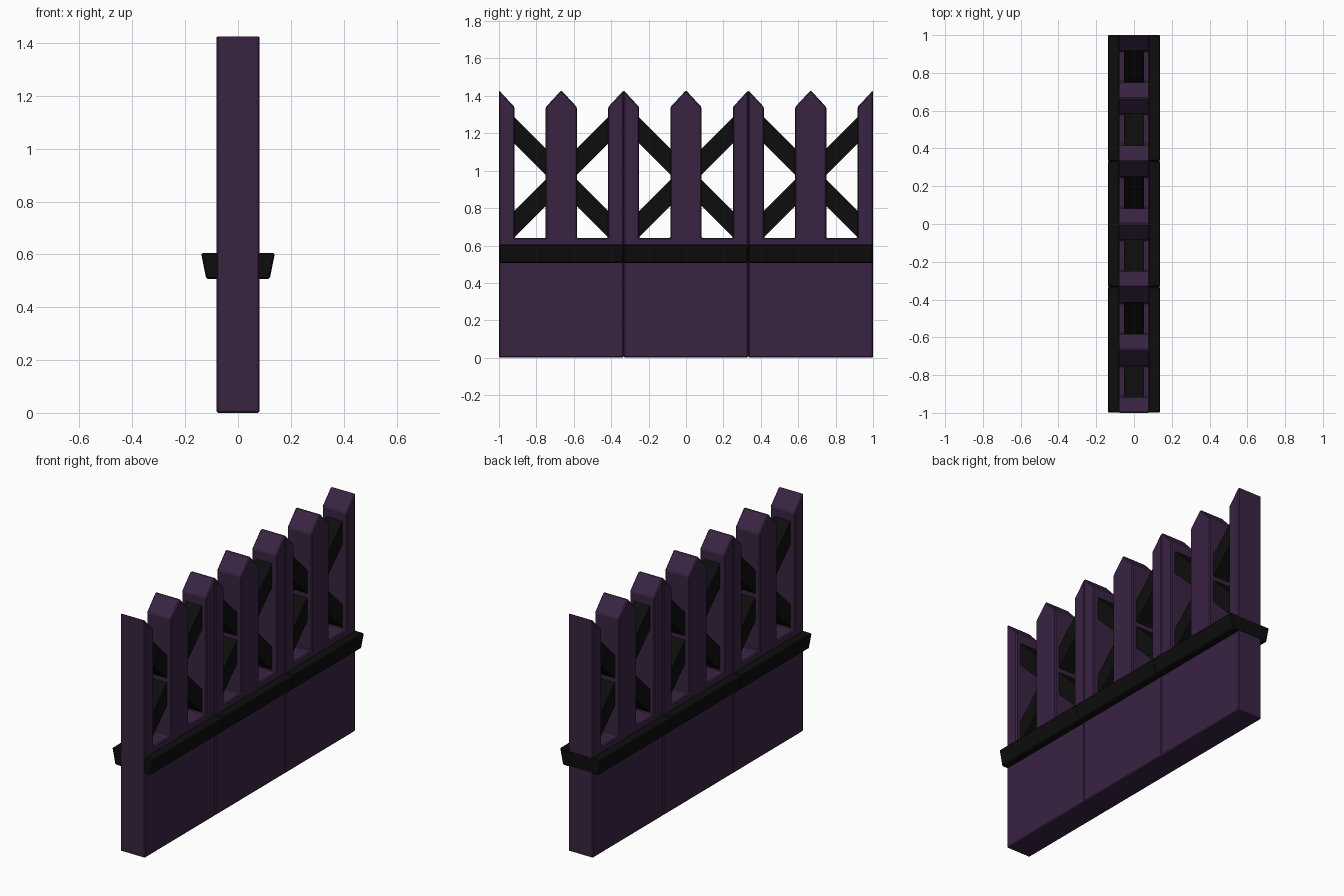
import bpy
import bmesh
from mathutils import Vector

cube = bpy.data.objects.get("Cube")
if cube:
    bpy.data.objects.remove(cube, do_unlink=True)


def make_material(name, rgb):
    mat = bpy.data.materials.new(name)
    mat.use_nodes = True
    color = (*rgb, 1)
    mat.diffuse_color = color
    mat.node_tree.nodes["Principled BSDF"].inputs["Base Color"].default_value = color
    return mat


purple = make_material("dark purple wood", (0.041, 0.017, 0.055))
black = make_material("black trim", (0.004, 0.004, 0.004))


def prism(name, outline, push, mat, bevel=0.0):
    """Extrude a closed outline of 3D points along the push vector."""
    bm = bmesh.new()
    face = bm.faces.new([bm.verts.new(p) for p in outline])
    new = bmesh.ops.extrude_face_region(bm, geom=[face])["geom"]
    verts = [v for v in new if isinstance(v, bmesh.types.BMVert)]
    bmesh.ops.translate(bm, verts=verts, vec=Vector(push))
    bmesh.ops.recalc_face_normals(bm, faces=bm.faces)
    mesh = bpy.data.meshes.new(name)
    bm.to_mesh(mesh)
    bm.free()
    mesh.materials.append(mat)
    obj = bpy.data.objects.new(name, mesh)
    bpy.context.collection.objects.link(obj)
    if bevel:
        mod = obj.modifiers.new("soft edges", "BEVEL")
        mod.width = bevel
        mod.segments = 1
    return obj


HALF = 1 / 3           # half length of one panel
POST = HALF / 4        # half width of a picket
DEPTH = 0.082          # half thickness of the wall
WALL, SHOULDER, TIP = 0.64, 1.34, 1.43
CROSS_Z, CROSS_H, CROSS_X = 0.965, 0.07, 0.052

# Picket outline of one panel, from its centre to its end
half_top = [(0, TIP), (POST, SHOULDER), (POST, WALL),
            (HALF - POST, WALL), (HALF - POST, SHOULDER), (HALF, TIP)]
outline = [(-y, z) for y, z in reversed(half_top[1:])] + half_top
outline += [(HALF, 0), (-HALF, 0)]

for i, centre in enumerate((-2 * HALF, 0, 2 * HALF), 1):
    # Solid wall with pickets
    prism(f"picket_wall_{i}", [(-DEPTH, centre + y, z) for y, z in outline],
          (2 * DEPTH, 0, 0), purple, 0.006)

    # Flared rail, flush with the wall end
    start, end = centre - HALF, centre + HALF
    if i == 1:
        start += 0.002
    if i == 3:
        end += 0.001
    rail = [(-0.12, 0.507), (0.12, 0.507), (0.14, 0.605), (-0.14, 0.605)]
    prism(f"rail_{i}", [(x, start, z) for x, z in rail],
          (0, end - start, 0), black, 0.006)

    # Crossed braces behind the pickets
    reach = HALF - 0.03
    for side, label in ((1, "rising"), (-1, "falling")):
        brace = [(-reach, -side * reach - CROSS_H), (reach, side * reach - CROSS_H),
                 (reach, side * reach + CROSS_H), (-reach, -side * reach + CROSS_H)]
        prism(f"{label}_brace_{i}",
              [(-CROSS_X, centre + y, CROSS_Z + z) for y, z in brace],
              (2 * CROSS_X, 0, 0), black)
